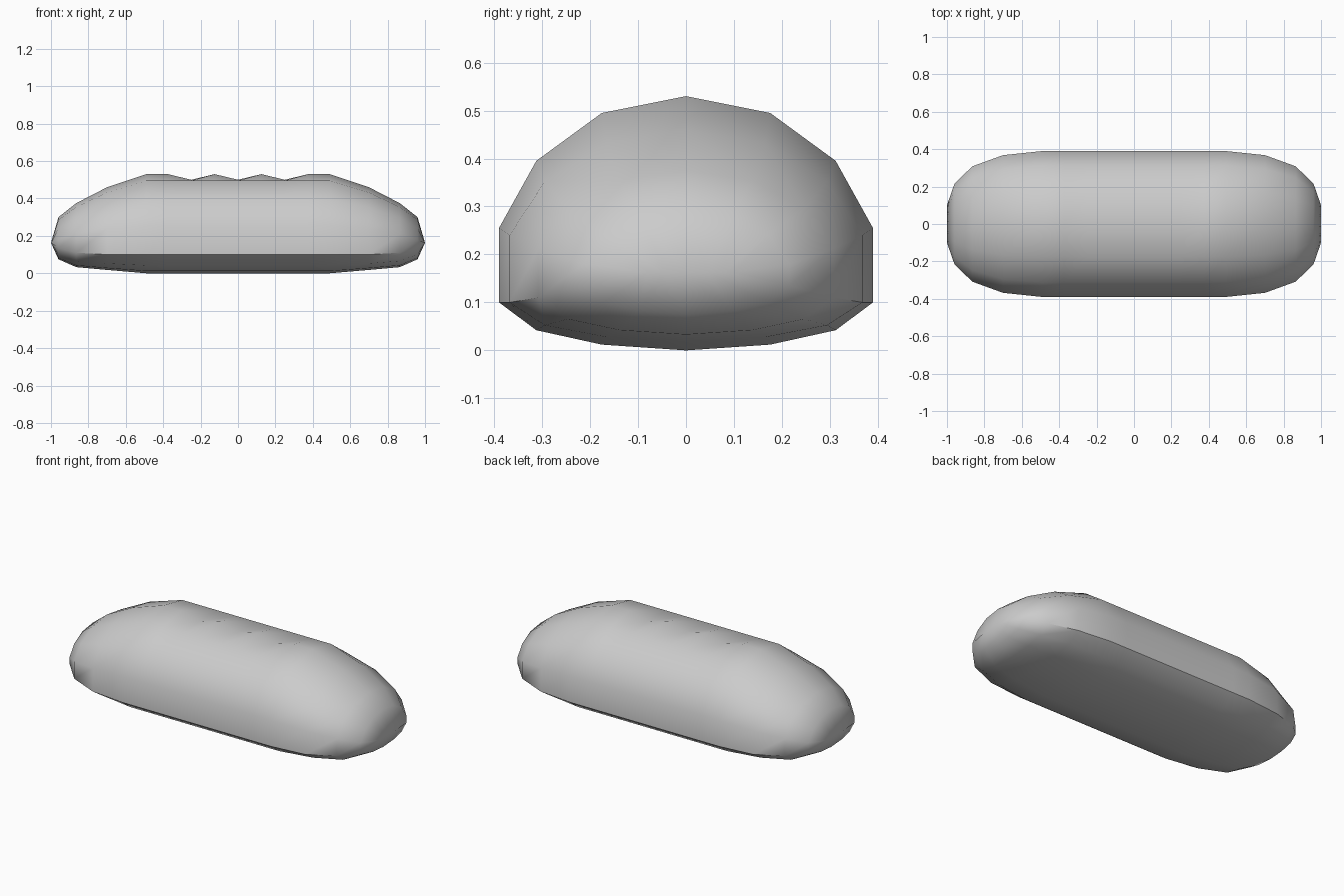
import bpy, bmesh, math

if "Cube" in bpy.data.objects:
    bpy.data.objects.remove(bpy.data.objects["Cube"])

# Unit cross-section: (width fraction, height fraction) from centre to side
UPPER = [(0.0, 1.0), (0.45, 0.873), (0.8, 0.51), (1.0, 0.0)]
LOWER = [(1.0, 0.0), (0.8, 0.58), (0.45, 0.88), (0.0, 1.0)]

# Stations: x, half width, top, upper side, lower side, bottom, groove depth
BODY = (0.39, 0.53, 0.255, 0.10, 0.0)
HALF = [
    (0.125, *BODY, 0.0), (0.25, *BODY, 0.03),
    (0.375, *BODY, 0.0), (0.49, *BODY, 0.0),
    (0.70, 0.368, 0.46, 0.24, 0.10, 0.018, 0.0),
    (0.865, 0.308, 0.375, 0.212, 0.11, 0.033, 0.0),
    (0.96, 0.215, 0.30, 0.18, 0.135, 0.075, 0.0),
    (1.0, 0.10, 0.163, 0.163, 0.163, 0.163, 0.0),
]
STATIONS = [(-s[0], *s[1:]) for s in reversed(HALF)] + [(0.0, *BODY, 0.03)] + HALF


def ring(bm, x, w, top, up, low, bot, groove):
    half = [(f * w, up + h * (top - up)) for f, h in UPPER]
    half[0] = (0.0, top - groove)                      # scored slash on the crest
    half += [(f * w, low - h * (low - bot)) for f, h in LOWER]
    loop = half + [(-y, z) for y, z in reversed(half[1:-1])]
    return [bm.verts.new((x, y, z)) for y, z in loop]


# Loaf body lofted through the stations
bm = bmesh.new()
rings = [ring(bm, *s) for s in STATIONS]
for a, b in zip(rings, rings[1:]):
    n = len(a)
    for i in range(n):
        j = (i + 1) % n
        bm.faces.new((a[i], a[j], b[j], b[i]))
# Pinch each end into a short seam
bmesh.ops.remove_doubles(bm, verts=bm.verts, dist=0.001)
bmesh.ops.recalc_face_normals(bm, faces=bm.faces)
mesh = bpy.data.meshes.new("bread_loaf")
bm.to_mesh(mesh)
bm.free()
loaf = bpy.data.objects.new("bread_loaf", mesh)
bpy.context.collection.objects.link(loaf)

# Smooth crust with a crisp bottom rim
bpy.context.view_layer.objects.active = loaf
loaf.select_set(True)
bpy.ops.object.shade_smooth_by_angle(angle=math.radians(50))
